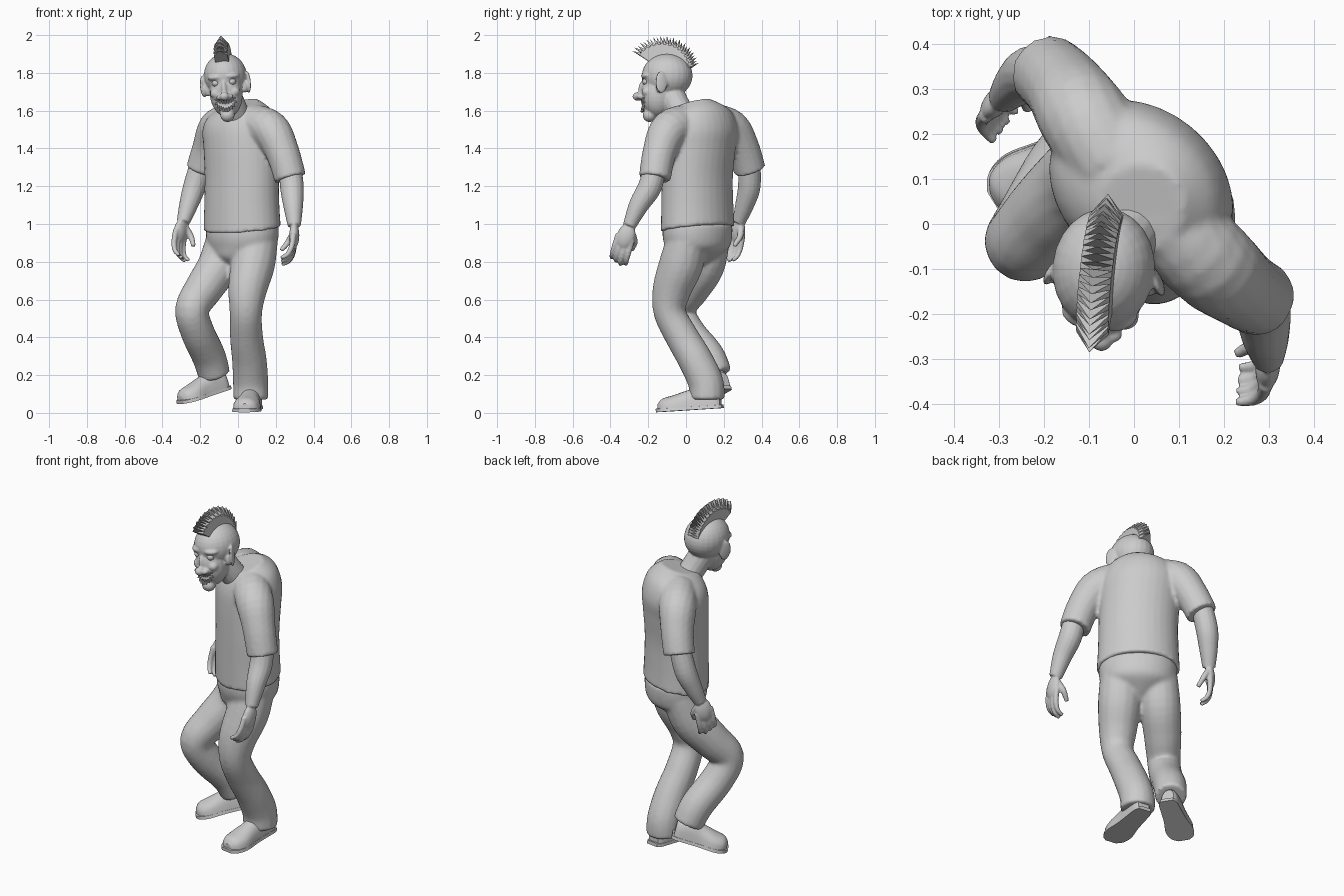
import bpy, bmesh, math
from mathutils import Vector, Matrix

if "Cube" in bpy.data.objects:
    bpy.data.objects.remove(bpy.data.objects["Cube"])

grey = bpy.data.materials.new("plain grey")
grey.use_nodes = True
grey.diffuse_color = (0.6, 0.6, 0.6, 1)
grey.node_tree.nodes["Principled BSDF"].inputs["Base Color"].default_value = (0.6, 0.6, 0.6, 1)


def finish(name, bm, voxel=0, smooth=4, angle=40):
    """Turn a bmesh into an object, optionally fused by a voxel remesh."""
    bmesh.ops.recalc_face_normals(bm, faces=bm.faces)
    mesh = bpy.data.meshes.new(name)
    bm.to_mesh(mesh)
    bm.free()
    mesh.materials.append(grey)
    mesh.polygons.foreach_set("use_smooth", [True] * len(mesh.polygons))
    mesh.set_sharp_from_angle(angle=math.radians(angle))
    obj = bpy.data.objects.new(name, mesh)
    bpy.context.scene.collection.objects.link(obj)
    if voxel:
        fuse = obj.modifiers.new("fuse", 'REMESH')
        fuse.mode = 'VOXEL'
        fuse.voxel_size = voxel
        fuse.use_smooth_shade = True
        soft = obj.modifiers.new("soften", 'SMOOTH')
        soft.factor = 0.5
        soft.iterations = smooth
    return obj


def spline(points, steps=5):
    """Catmull-Rom interpolation of tuples of any length."""
    p = [points[0]] + list(points) + [points[-1]]
    out = []
    for i in range(1, len(p) - 2):
        for k in range(steps):
            t = k / steps
            out.append([0.5 * (2 * b + (c - a) * t + (2 * a - 5 * b + 4 * c - d) * t * t
                               + (3 * b - a - 3 * c + d) * t ** 3)
                        for a, b, c, d in zip(*p[i - 1:i + 3])])
    return out + [list(points[-1])]


def loft(bm, rings):
    """Skin a list of point rings and cap both ends."""
    rows = [[bm.verts.new(co) for co in ring] for ring in rings]
    n = len(rows[0])
    for a, b in zip(rows, rows[1:]):
        for i in range(n):
            bm.faces.new((a[i], a[(i + 1) % n], b[(i + 1) % n], b[i]))
    bm.faces.new(rows[0])
    bm.faces.new(rows[-1])


def limb(bm, points, ref=(1, 0, 0), seg=16):
    """Round tube along (x, y, z, radius) points."""
    pts = spline(points)
    rings = []
    for i, p in enumerate(pts):
        t = (Vector(pts[min(i + 1, len(pts) - 1)][:3]) - Vector(pts[max(i - 1, 0)][:3])).normalized()
        u = (Vector(ref) - t * t.dot(Vector(ref))).normalized()
        v = t.cross(u)
        rings.append([Vector(p[:3]) + p[3] * (u * math.cos(a) + v * math.sin(a))
                      for a in (math.tau * k / seg for k in range(seg))])
    loft(bm, rings)


def trunk(bm, points, yaw, seg=32):
    """Stacked ellipses (x, y, z, half width, half depth, forward drop)."""
    side = Vector((math.cos(yaw), -math.sin(yaw), 0))
    front = Vector((-math.sin(yaw), -math.cos(yaw), 0))
    rings = []
    for x, y, z, w, d, drop in spline(points):
        ring = []
        for k in range(seg):
            c, s = math.cos(math.tau * k / seg), math.sin(math.tau * k / seg)
            ring.append(Vector((x, y, z - drop * d * s)) + side * w * c + front * d * s)
        rings.append(ring)
    loft(bm, rings)


def ball(bm, centre, radii, base=Matrix(), turn=0):
    m = base @ Matrix.Translation(centre) @ Matrix.Rotation(turn, 4, 'Z') @ Matrix.Diagonal((*radii, 1))
    bmesh.ops.create_uvsphere(bm, u_segments=24, v_segments=16, radius=1, matrix=m)


# Shirt with sleeves
YAW = math.radians(40)
bm = bmesh.new()
trunk(bm, [(.022, .062, .975, .224, .173, .14), (.02, .06, 1.1, .217, .17, .05), (.02, .06, 1.25, .214, .168, 0),
           (.018, .07, 1.4, .217, .174, 0), (.015, .08, 1.5, .22, .175, .05), (.012, .07, 1.58, .185, .15, .2),
           (.015, .035, 1.634, .095, .1, .3)], YAW)
limb(bm, [(.05, .03, 1.54, .1), (.168, -.085, 1.5, .104), (.235, -.14, 1.38, .09), (.277, -.165, 1.242, .085)])
limb(bm, [(-.04, .13, 1.54, .1), (-.11, .235, 1.505, .102), (-.153, .3, 1.4, .09), (-.192, .338, 1.285, .085)])
finish("shirt", bm, 0.011, 2)

# Trousers
bm = bmesh.new()
trunk(bm, [(.023, .062, 1.0, .21, .163, 0), (.023, .06, .93, .208, .165, 0), (.02, .06, .87, .185, .15, 0),
           (0, .045, .82, .1, .11, 0), (-.005, .04, .78, .03, .05, 0)], YAW)
limb(bm, [(-.06, .13, .93, .105), (-.105, .095, .78, .11), (-.18, .025, .66, .102), (-.243, -.04, .55, .09),
          (-.215, .01, .43, .09), (-.155, .115, .3, .09), (-.125, .16, .2, .085)])
limb(bm, [(.105, .01, .93, .108), (.08, -.025, .79, .117), (.05, -.075, .65, .103), (.042, -.085, .53, .086),
          (.045, -.02, .4, .088), (.06, .05, .28, .092), (.067, .105, .16, .094), (.068, .112, .07, .093)])
finish("trousers", bm, 0.011, 5)


# Forearms and hands
def hand(bm, wrist, point, palm, thumb_side):
    wrist, d, n = Vector(wrist), Vector(point).normalized(), Vector(palm)
    n = (n - d * n.dot(d)).normalized()
    w = d.cross(n) * thumb_side
    base = Matrix.Translation(wrist) @ Matrix((w, d, n)).transposed().to_4x4()
    ball(bm, (0, .06, 0), (.048, .07, .027), base)
    for i in range(4):
        x = .036 - .025 * i
        path = []
        for y, z, r in ((.08, 0, .016), (.15, .006, .015), (.195, .026, .013), (.215, .06, .01)):
            path.append((*(base @ Vector((x * (1 + .6 * y), y - abs(i - 1) * .01, z))), r))
        limb(bm, path, w, 8)
    limb(bm, [(*(base @ Vector(c)), r) for c, r in
              (((.022, .03, .005), .019), ((.05, .075, .035), .017), ((.045, .125, .07), .012))], w, 8)


bm = bmesh.new()
limb(bm, [(.275, -.16, 1.32, .058), (.285, -.19, 1.2, .063), (.292, -.25, 1.1, .053), (.298, -.3, .99, .035)])
hand(bm, (.3, -.3, .992), (-.05, -.32, -1), (-1, .1, 0), 1)
finish("left_arm", bm, 0.006, 2)
bm = bmesh.new()
limb(bm, [(-.19, .335, 1.34, .058), (-.23, .335, 1.2, .06), (-.262, .31, 1.1, .05), (-.29, .28, 1.01, .035)])
hand(bm, (-.292, .28, 1.02), (-.2, -.13, -1), (.75, -.6, 0), -1)
finish("right_arm", bm, 0.006, 2)


# Shoes
def shoe(name, heel, toe):
    heel = Vector(heel)
    f = Vector(toe) - heel
    s = f.cross(Vector((0, 0, 1))).normalized()
    up = s.cross(f).normalized()
    shape = spline([(0, .035, .08), (.08, .048, .1), (.3, .054, .115), (.5, .06, .095),
                    (.75, .073, .072), (.92, .06, .058), (1, .03, .033)])
    bm = bmesh.new()
    for grow, low, flat in ((1, .012, False), (1.06, 0, True)):
        rings = []
        for t, w, h in shape:
            top = .02 if flat else h
            ring = []
            for k in range(20):
                c, v = math.cos(math.tau * k / 20), math.sin(math.tau * k / 20)
                lift = top * max(0, v) ** (.15 if flat else .75)
                ring.append(heel + f * (t * grow - (grow - 1) / 2) + s * w * grow * c + up * (low + lift))
            rings.append(ring)
        loft(bm, rings)
    finish(name, bm)


shoe("left_shoe", (.085, .185, .025), (.035, -.145, .004))
shoe("right_shoe", (-.06, .205, .125), (-.3, .055, .05))

# Head: fused volumes with a carved grin
HEAD = Matrix.Translation((-.063, -.1, 1.74)) @ Matrix.Rotation(-.1, 4, 'Z') @ Matrix.Rotation(-.1, 4, 'Y')
bm = bmesh.new()
ball(bm, (0, 0, .045), (.114, .135, .118), HEAD)
ball(bm, (0, -.05, -.05), (.087, .09, .125), HEAD)
ball(bm, (0, -.092, -.165), (.038, .036, .036), HEAD)
ball(bm, (0, -.125, -.03), (.018, .028, .05), HEAD)
ball(bm, (0, -.155, -.065), (.026, .028, .023), HEAD)
for sx in (-1, 1):
    ball(bm, (.05 * sx, -.1, -.045), (.03, .03, .027), HEAD)
    ball(bm, (.045 * sx, -.108, .04), (.042, .026, .016), HEAD, .35 * sx)
    ball(bm, (.027 * sx, -.142, -.068), (.018, .018, .014), HEAD)
    ball(bm, (.118 * sx, -.018, 0), (.011, .034, .06), HEAD, .45 * sx)
    ball(bm, (.1 * sx, -.03, -.02), (.018, .02, .035), HEAD)
limb(bm, [(.01, .01, 1.53, .072), (-.025, -.045, 1.62, .07), (-.06, -.085, 1.7, .072)])
head = finish("head", bm, 0.006, 3)

grin = [(-.066, -.122, -.065), (-.04, -.138, -.1), (0, -.148, -.115), (.04, -.138, -.1), (.066, -.122, -.065)]
bm = bmesh.new()
limb(bm, [(*(HEAD @ Vector(c)), r) for c, r in zip(grin, (.006, .022, .03, .022, .006))], (0, 0, 1))
cutter = finish("mouth_cutter", bm)
cutter.hide_render = True
cutter.display_type = 'WIRE'
cutter.hide_set(True)
carve = head.modifiers.new("mouth", 'BOOLEAN')
carve.operation = 'DIFFERENCE'
carve.object = cutter

# Teeth and eyes
bm = bmesh.new()
for x, y, z in spline(grin, 3)[2:-2]:
    gap = .026 * (1 - (x / .066) ** 2) + .002
    for flip in (1, -1):
        m = HEAD @ Matrix.Translation((x, y + .016, z + flip * gap * .75))
        bmesh.ops.create_cone(bm, cap_ends=True, segments=8, radius1=.008 if flip > 0 else .003,
                              radius2=.003 if flip > 0 else .008, depth=gap * .9,
                              matrix=m @ Matrix.Rotation(math.pi, 4, 'X'))
finish("teeth", bm)
bm = bmesh.new()
for sx in (-1, 1):
    ball(bm, (.043 * sx, -.107, .01), (.021, .021, .019), HEAD)
finish("eyes", bm)

# Mohawk: a fan of peaked wedge blades
bm = bmesh.new()
COUNT = 26
for i in range(COUNT):
    t = i / (COUNT - 1)
    a = math.radians(140 - 116 * t)
    out = Vector((0, math.cos(a), math.sin(a)))
    along = Vector((0, math.sin(a), -math.cos(a)))
    reach = .238 - .058 * t ** 1.5 + .006 * (i % 2)
    wide = Vector((.036, 0, 0))
    mid = Vector((0, 0, .05))
    thick = along * .006
    low, shoulder = mid + out * .09, mid * .8 + out * (reach - .055)
    peak = mid * .6 + out * reach - along * .008
    pts = [low - wide - thick, low + wide - thick, shoulder + wide - thick * 1.2, peak,
           shoulder - wide - thick * 1.2]
    back = [low - wide + thick, low + wide + thick, shoulder + wide + thick * 1.2,
            shoulder - wide + thick * 1.2]
    f = [bm.verts.new(HEAD @ p) for p in pts]
    b = [bm.verts.new(HEAD @ p) for p in back]
    bm.faces.new(f)
    bm.faces.new((b[3], f[3], b[2], b[1], b[0]))
    bm.faces.new((f[0], f[1], b[1], b[0]))
    bm.faces.new((f[1], f[2], b[2], b[1]))
    bm.faces.new((f[4], f[0], b[0], b[3]))
    bm.faces.new((f[2], f[3], b[2]))
    bm.faces.new((f[3], f[4], b[3]))
finish("mohawk", bm, angle=5)
